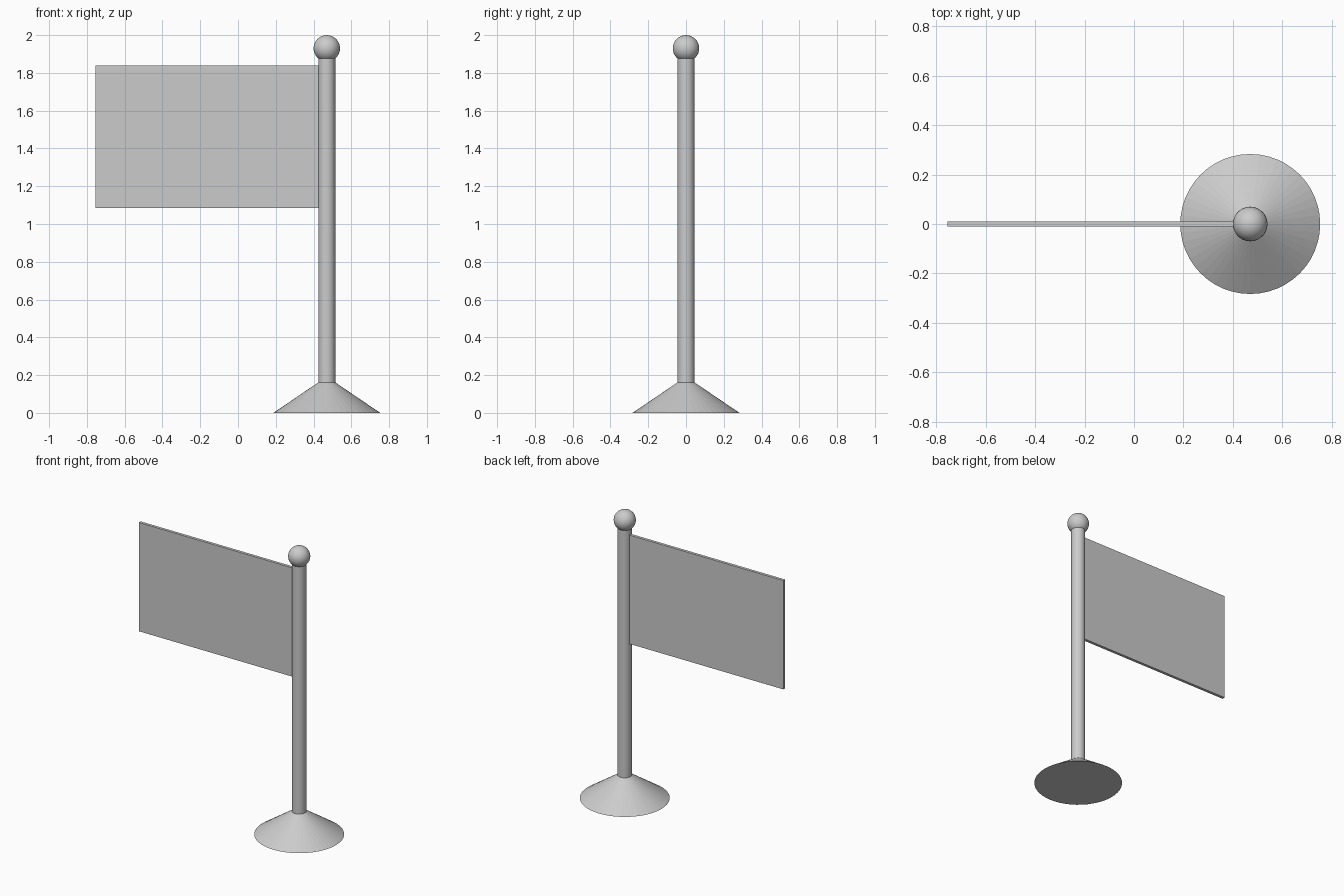
import bpy

if "Cube" in bpy.data.objects:
    bpy.data.objects.remove(bpy.data.objects["Cube"])

POLE_X = 0.47


def cone(name, r_bottom, r_top, z0, z1, sides):
    bpy.ops.mesh.primitive_cone_add(vertices=sides, radius1=r_bottom, radius2=r_top,
                                    depth=z1 - z0, location=(POLE_X, 0, (z0 + z1) / 2))
    bpy.context.object.name = name
    return bpy.context.object


# Flared foot
cone("base", 0.283, 0.047, 0.0, 0.16, 48)

# Upright pole, seated into the foot
cone("pole", 0.045, 0.045, 0.14, 1.88, 32)
bpy.ops.object.shade_smooth_by_angle()

# Ball finial
bpy.ops.mesh.primitive_uv_sphere_add(segments=32, ring_count=16, radius=0.07,
                                     location=(POLE_X, 0, 1.93))
bpy.context.object.name = "finial"
bpy.ops.object.shade_smooth_by_angle()

# Thin flag panel, running slightly into the pole
x0, x1, z0, z1 = -0.755, 0.44, 1.085, 1.84
bpy.ops.mesh.primitive_cube_add(size=1, location=((x0 + x1) / 2, 0, (z0 + z1) / 2))
flag = bpy.context.object
flag.name = "flag"
flag.scale = (x1 - x0, 0.02, z1 - z0)
bpy.ops.object.transform_apply(location=False, rotation=False, scale=True)
